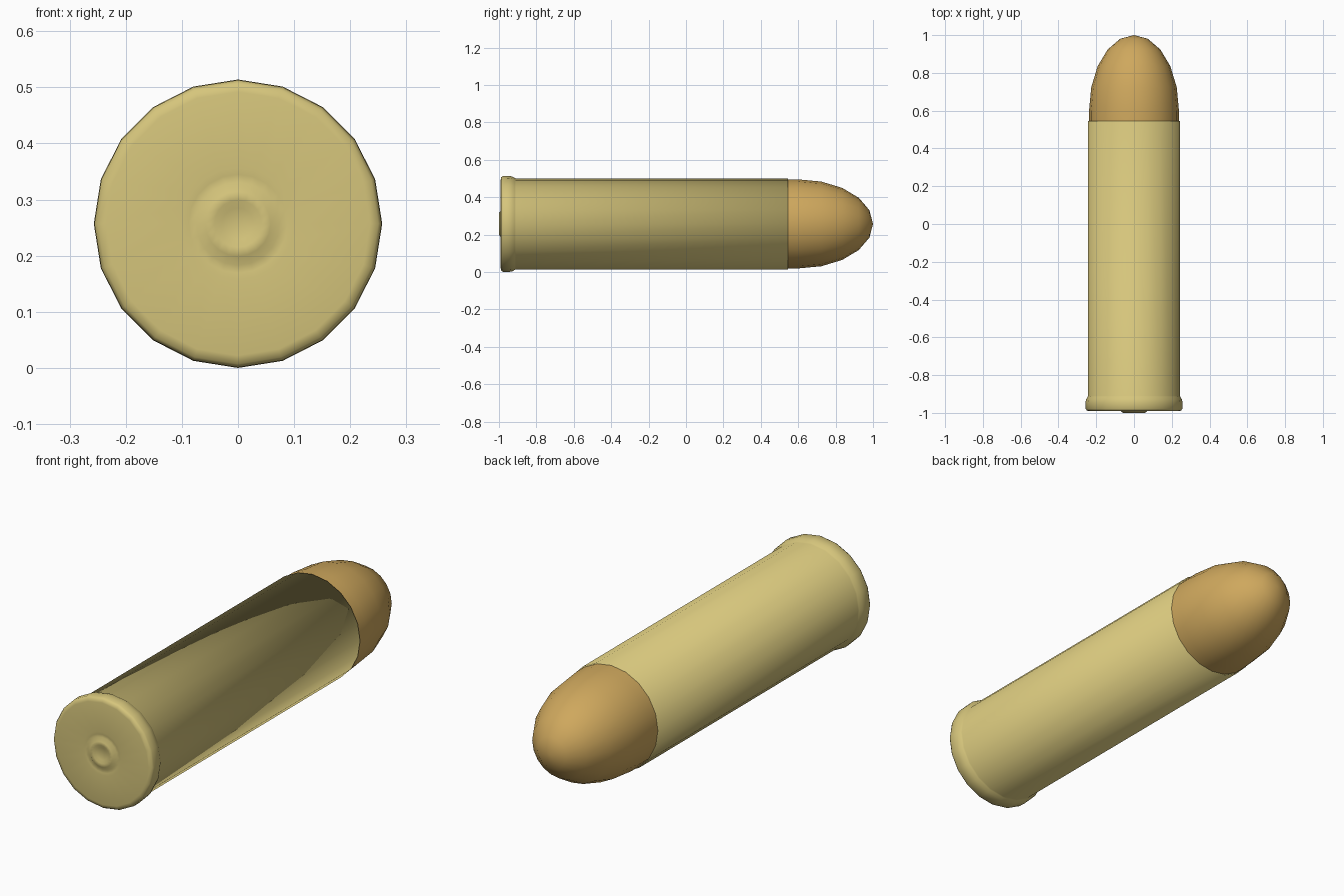
import bpy
import math

if "Cube" in bpy.data.objects:
    bpy.data.objects.remove(bpy.data.objects["Cube"])

SIDES = 20
AXIS_Z = 0.257


def material(name, color):
    m = bpy.data.materials.new(name)
    m.diffuse_color = (*color, 1)
    m.use_nodes = True
    m.node_tree.nodes["Principled BSDF"].inputs["Base Color"].default_value = m.diffuse_color
    return m


def lathe(name, profile, mat):
    """Spin (radius, y) points around the long axis; radius 0 makes a pole."""
    verts, rings, faces = [], [], []
    for r, y in profile:
        start = len(verts)
        if r == 0:
            verts.append((0, y, AXIS_Z))
            rings.append([start] * SIDES)
        else:
            for k in range(SIDES):
                a = 2 * math.pi * k / SIDES
                verts.append((r * math.cos(a), y, AXIS_Z + r * math.sin(a)))
            rings.append(list(range(start, start + SIDES)))
    for a, b in zip(rings, rings[1:]):
        for k in range(SIDES):
            n = (k + 1) % SIDES
            # dict.fromkeys drops the doubled pole vertex
            faces.append(list(dict.fromkeys((a[k], b[k], b[n], a[n]))))
    mesh = bpy.data.meshes.new(name)
    mesh.from_pydata(verts, [], faces)
    mesh.polygons.foreach_set("use_smooth", [True] * len(faces))
    mesh.materials.append(mat)
    mesh.update()
    ob = bpy.data.objects.new(name, mesh)
    bpy.context.collection.objects.link(ob)
    return ob


brass = material("brass", (0.67, 0.56, 0.20))
copper = material("copper", (0.62, 0.39, 0.11))

# Case: dented primer, flat head, rounded rim, long wall, thin mouth lip
lathe("case", [
    (0, -0.992), (0.028, -0.993), (0.042, -0.999), (0.058, -1.0),
    (0.074, -0.988), (0.088, -0.990), (0.10, -0.991), (0.235, -0.991),
    (0.250, -0.988), (0.256, -0.978), (0.257, -0.945), (0.253, -0.928),
    (0.246, -0.915), (0.243, -0.910), (0.243, 0.545), (0.228, 0.545),
], brass)

# Bullet: straight shank seated in the mouth, half-ellipsoid nose
nose = [(0.238 * math.cos(math.radians(d)), 0.6 + 0.4 * math.sin(math.radians(d)))
        for d in range(0, 90, 18)]
lathe("bullet", [(0.238, 0.50)] + nose + [(0, 1.0)], copper)
